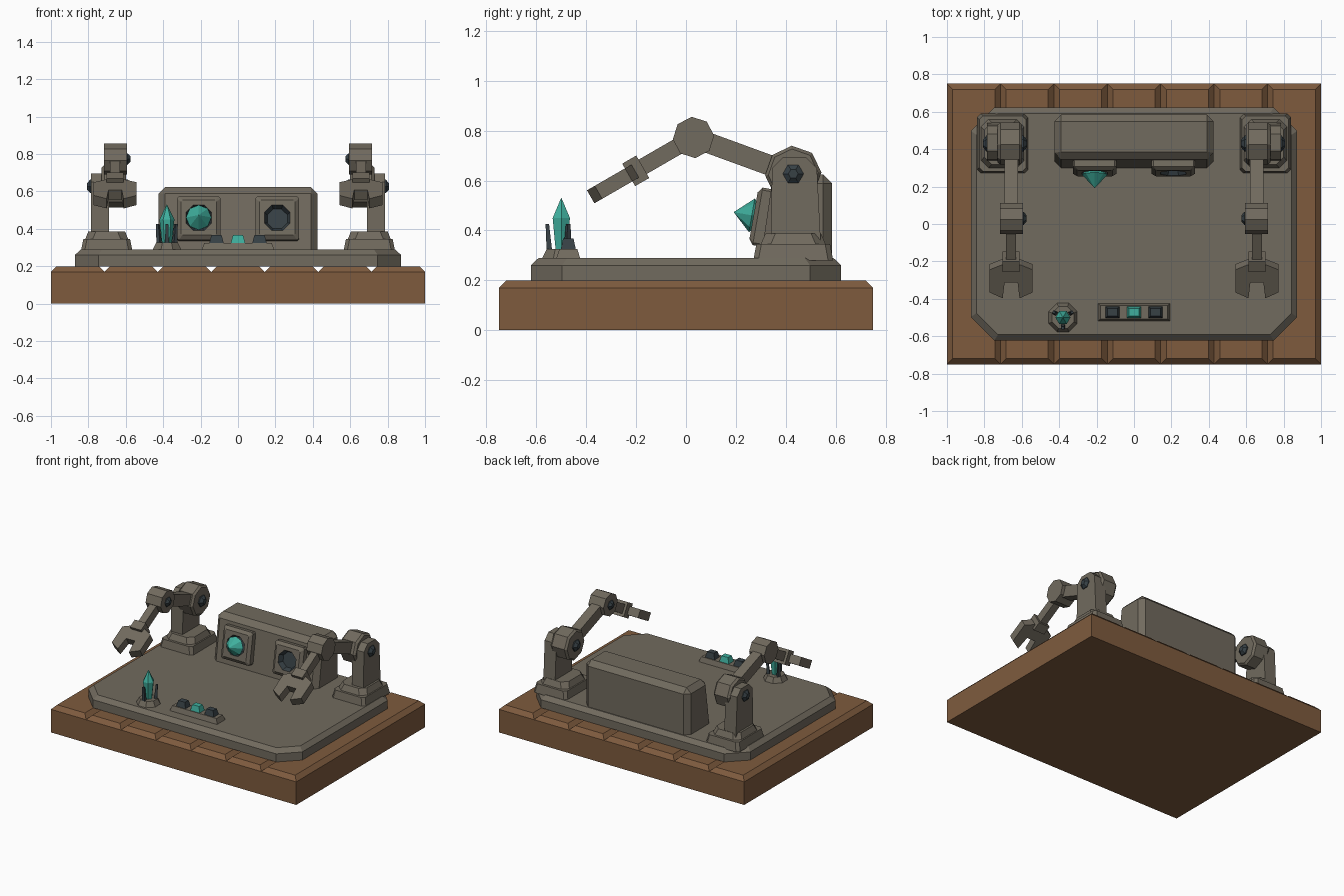
import bpy, bmesh, math
from mathutils import Vector, Matrix

cube = bpy.data.objects.get("Cube")
if cube:
    bpy.data.objects.remove(cube, do_unlink=True)


def material(name, rgb):
    m = bpy.data.materials.new(name)
    m.use_nodes = True
    m.diffuse_color = (*rgb, 1)
    m.node_tree.nodes["Principled BSDF"].inputs["Base Color"].default_value = (*rgb, 1)
    return m


WOOD = material("brown wood", (0.21, 0.105, 0.048))
STONE = material("warm grey stone", (0.165, 0.145, 0.112))
TEAL = material("teal crystal", (0.05, 0.43, 0.34))
DARK = material("dark slate", (0.038, 0.052, 0.06))


def loft(name, rings, mats, bands=None, xform=None, mirror=False, bevel=0):
    """Skin equal-length rings into a closed solid; bands gives a material per band."""
    bm = bmesh.new()
    vs = [[bm.verts.new(p) for p in ring] for ring in rings]
    n = len(rings[0])
    bm.faces.new(vs[0][::-1])
    for b, (lo, hi) in enumerate(zip(vs, vs[1:])):
        for i in range(n):
            j = (i + 1) % n
            f = bm.faces.new((lo[i], lo[j], hi[j], hi[i]))
            f.material_index = bands[b] if bands else 0
    cap = bm.faces.new(vs[-1])
    cap.material_index = bands[-1] if bands else 0
    if xform:
        bm.transform(xform)
    bmesh.ops.recalc_face_normals(bm, faces=bm.faces)
    me = bpy.data.meshes.new(name)
    bm.to_mesh(me)
    bm.free()
    for m in mats:
        me.materials.append(m)
    ob = bpy.data.objects.new(name, me)
    bpy.context.collection.objects.link(ob)
    if bevel:
        mod = ob.modifiers.new("edge_chamfer", 'BEVEL')
        mod.width, mod.segments, mod.limit_method = bevel, 1, 'ANGLE'
    if mirror:
        ob.modifiers.new("other_side", 'MIRROR')
    return ob


def rect(cx, cy, hx, hy, z, c=0):
    """Horizontal rectangle ring, optionally with cut corners."""
    if not c:
        return [(cx + hx, cy - hy, z), (cx + hx, cy + hy, z), (cx - hx, cy + hy, z), (cx - hx, cy - hy, z)]
    pts = []
    for sx, sy in ((1, 1), (-1, 1), (-1, -1), (1, -1)):
        a = (cx + sx * hx, cy + sy * (hy - c), z)
        b = (cx + sx * (hx - c), cy + sy * hy, z)
        pts += [a, b] if sx == sy else [b, a]
    return pts


def ngon(cx, cy, r, z, n, phase=0):
    angles = [math.radians(phase) + i * math.tau / n for i in range(n)]
    return [(cx + r * math.cos(a), cy + r * math.sin(a), z) for a in angles]


def wheel(name, steps, y, z, n, mat, phase=0):
    """Solid turned about an x axis; steps are (x, radius)."""
    rings = [[(x, py, pz) for py, pz, _ in ngon(y, z, r, 0, n, phase)] for x, r in steps]
    loft(name, rings, [mat], mirror=True)


def beam(name, a, b, half_w, half_h):
    """Rectangular bar between two (y, z) points on the arm centre line."""
    a, b = Vector((ARM_X, *a)), Vector((ARM_X, *b))
    d = (b - a).normalized()
    up = Vector((0, -d.z, d.y)) * half_h
    side = Vector((half_w, 0, 0))
    loft(name, [[p + side + up, p - side + up, p - side - up, p + side - up] for p in (a, b)],
         [STONE], mirror=True)


# wooden base with chamfered planks
loft("base_block", [rect(0, 0, 1, 0.75, z) for z in (0, 0.17)], [WOOD])
PLANK = 1 / 7
for i in range(7):
    x = (2 * i - 6) * PLANK
    loft(f"plank_{i + 1}", [rect(x, 0, PLANK, 0.75, 0.17), rect(x, 0, PLANK - 0.03, 0.72, 0.2)], [WOOD])

# stone platform
loft("platform", [rect(0, 0, 0.872, 0.622, 0.2, 0.125), rect(0, 0, 0.872, 0.622, 0.26, 0.125),
                  rect(0, 0, 0.842, 0.592, 0.289, 0.115)], [STONE])

# rear cabinet with leaning front
profile = [(0.29, 0.22), (0.585, 0.22), (0.585, 0.625), (0.35, 0.625)]
loft("cabinet", [[(x, y, z) for y, z in profile] for x in (-0.425, 0.425)], [STONE], bevel=0.036)

# cabinet panels with sunken sockets
LEAN = Matrix.Rotation(math.radians(80), 4, 'X')
for side, label in ((-1, "right"), (1, "left")):
    place = Matrix.Translation((side * 0.21, 0.325, 0.45)) @ LEAN
    loft(label + "_panel", [rect(0, 0, 0.117, 0.117, -0.03, 0.01), rect(0, 0, 0.117, 0.117, 0.038, 0.01),
                            rect(0, 0, 0.095, 0.095, 0.055, 0.008), ngon(0, 0, 0.075, 0.055, 8, 22.5),
                            ngon(0, 0, 0.058, 0.02, 8, 22.5)],
         [STONE, DARK], [0, 0, 0, 1, 1], place)
    if side < 0:
        loft("panel_crystal", [ngon(0, 0, 0.035, 0.025, 8), ngon(0, 0, 0.068, 0.062, 8),
                               ngon(0, 0, 0.001, 0.135, 8)], [TEAL], xform=place)

# arm pedestals
ARM_X = 0.657
loft("pedestal_foot", [rect(0.702, 0.43, 0.138, 0.16, 0.28, 0.02), rect(0.702, 0.43, 0.125, 0.148, 0.345, 0.02)],
     [STONE], mirror=True)
loft("pedestal_step", [rect(0.702, 0.43, 0.115, 0.13, 0.345, 0.04), rect(0.702, 0.43, 0.098, 0.112, 0.387, 0.04)],
     [STONE], mirror=True)
column = [(0.34, 0.36), (0.54, 0.36), (0.525, 0.65), (0.48, 0.695), (0.39, 0.695), (0.345, 0.65)]
loft("column", [[(x, y, z) for y, z in column] for x in (0.69, 0.785)], [STONE], mirror=True)

# arm joints and bolts
SHOULDER, ELBOW = (0.43, 0.627), (0.03, 0.773)
wheel("shoulder", [(0.598, 0.1), (0.612, 0.113), (0.715, 0.113), (0.73, 0.1)], *SHOULDER, 8, STONE, 3)
wheel("shoulder_bolt", [(0.572, 0.02), (0.59, 0.042), (0.79, 0.042), (0.807, 0.02)], *SHOULDER, 6, DARK)
wheel("elbow", [(0.594, 0.083), (0.717, 0.083)], *ELBOW, 8, STONE, 5)
wheel("elbow_bolt", [(0.574, 0.016), (0.59, 0.035), (0.65, 0.035)], *ELBOW, 6, DARK)

# arm bars, wrist and claw
REACH = Vector((-0.866, -0.5))


def along(t):
    return tuple(Vector(ELBOW) + REACH * t)


beam("upper_arm", SHOULDER, ELBOW, 0.036, 0.041)
beam("forearm", ELBOW, along(0.28), 0.027, 0.033)
beam("wrist", along(0.235), along(0.3), 0.045, 0.052)
claw = [(0.115, 0.3), (0.115, 0.44), (0.045, 0.476), (0.035, 0.38), (-0.035, 0.38),
        (-0.045, 0.476), (-0.115, 0.44), (-0.115, 0.3), (-0.05, 0.27), (0.05, 0.27)]
thick = Vector((0, 0.5, -0.866)) * 0.03
loft("claw", [[Vector((ARM_X + u, *along(t))) + thick * s for u, t in claw] for s in (-1, 1)],
     [STONE], mirror=True)

# crystal stand with prongs
CX, CY = -0.38, -0.5
loft("crystal_stand", [ngon(CX, CY, 0.085, 0.285, 8, 22.5), ngon(CX, CY, 0.063, 0.326, 8, 22.5)], [STONE])
loft("standing_crystal", [ngon(CX, CY, 0.026, 0.32, 6), ngon(CX, CY, 0.04, 0.45, 6),
                          ngon(CX, CY, 0.001, 0.53, 6)], [TEAL])
for i, deg in enumerate((30, 150, 270)):
    turn = Matrix.Translation((CX, CY, 0)) @ Matrix.Rotation(math.radians(deg), 4, 'Z')
    loft(f"prong_{i + 1}", [rect(0.048, 0, 0.011, 0.011, 0.32), rect(0.056, 0, 0.007, 0.007, 0.425)],
         [DARK], xform=turn)

# button console
loft("button_console", [rect(0, -0.472, 0.195, 0.049, 0.285), rect(0, -0.472, 0.18, 0.036, 0.325)], [STONE])
for i, mat in enumerate((DARK, TEAL, DARK)):
    x = (i - 1) * 0.115
    loft(f"button_{i + 1}", [rect(x, -0.472, 0.038, 0.03, 0.325), rect(x, -0.472, 0.027, 0.021, 0.367)], [mat])
